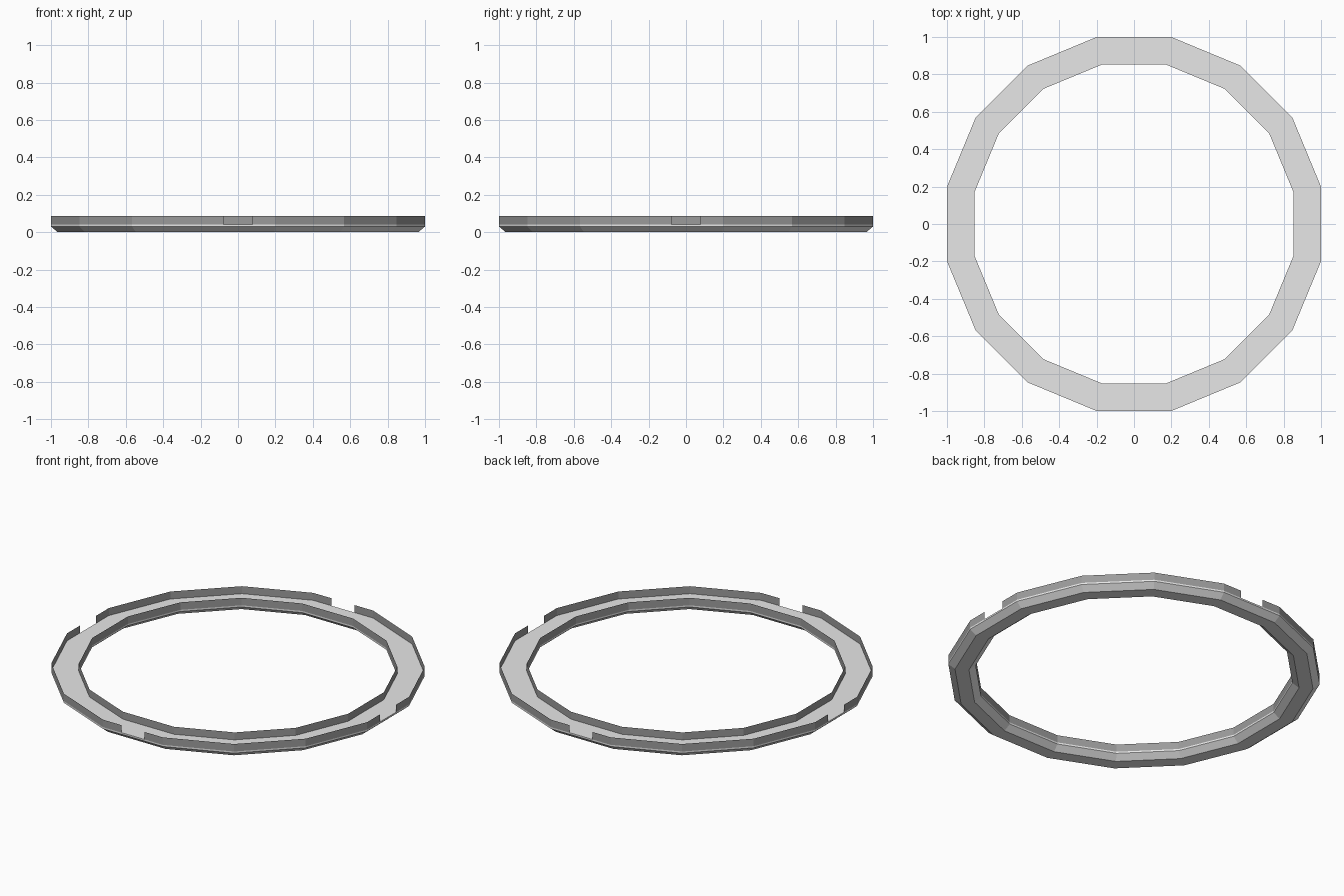
import bpy, bmesh, math

if "Cube" in bpy.data.objects:
    bpy.data.objects.remove(bpy.data.objects["Cube"])

SIDES = 16
HALF = math.pi / SIDES
R_OUT, R_IN = 1.0, 0.853          # distance from centre to flat sides
CHAMFER = 0.036
Z_STRIP, Z_FLOOR, Z_TOP = 0.03, 0.04, 0.085
NOTCH = 0.077                      # half width of the rim gaps


def material(name, v):
    m = bpy.data.materials.new(name)
    m.diffuse_color = (v, v, v, 1)
    m.use_nodes = True
    m.node_tree.nodes["Principled BSDF"].inputs["Base Color"].default_value = m.diffuse_color
    return m


grey = material("mid grey", 0.33)
light = material("light grey", 0.80)
white = material("white strip", 1.0)


def point(side, t, r, z):
    """Point on a flat side: t runs from -1 to 1 along its length."""
    a = side * 2 * HALF
    s = t * r * math.tan(HALF)
    return (r * math.cos(a) - s * math.sin(a), r * math.sin(a) + s * math.cos(a), z)


def sweep(name, profile, mat, notched=False):
    """Sweep an open (radius, height) profile round the ring's sides."""
    bm = bmesh.new()
    for side in range(SIDES):
        spans = [(-1, 1)]
        if notched and side % 4 == 0:
            n = NOTCH / (R_OUT * math.tan(HALF))
            spans = [(-1, -n), (n, 1)]
        for a, b in spans:
            for (r0, z0), (r1, z1) in zip(profile, profile[1:]):
                bm.faces.new([bm.verts.new(p) for p in (
                    point(side, a, r0, z0), point(side, b, r0, z0),
                    point(side, b, r1, z1), point(side, a, r1, z1))])
    bmesh.ops.remove_doubles(bm, verts=bm.verts, dist=1e-5)
    me = bpy.data.meshes.new(name)
    bm.to_mesh(me)
    bm.free()
    me.materials.append(mat)
    ob = bpy.data.objects.new(name, me)
    bpy.context.collection.objects.link(ob)
    return ob


# underside with chamfered edges
sweep("ring_base", [(R_IN, Z_STRIP), (R_IN + CHAMFER, 0),
                    (R_OUT - CHAMFER, 0), (R_OUT, Z_STRIP)], light)
# white strips round the edge of the floor slab
sweep("outer_strip", [(R_OUT, Z_STRIP), (R_OUT, Z_FLOOR)], white)
sweep("inner_strip", [(R_IN, Z_FLOOR), (R_IN, Z_STRIP)], white)
# channel floor
sweep("channel_floor", [(R_OUT, Z_FLOOR), (R_IN, Z_FLOOR)], light)
# thin upright rims, the outer one with four gaps
sweep("outer_rim", [(R_OUT, Z_FLOOR), (R_OUT, Z_TOP)], grey, notched=True)
sweep("inner_rim", [(R_IN, Z_TOP), (R_IN, Z_FLOOR)], grey)
